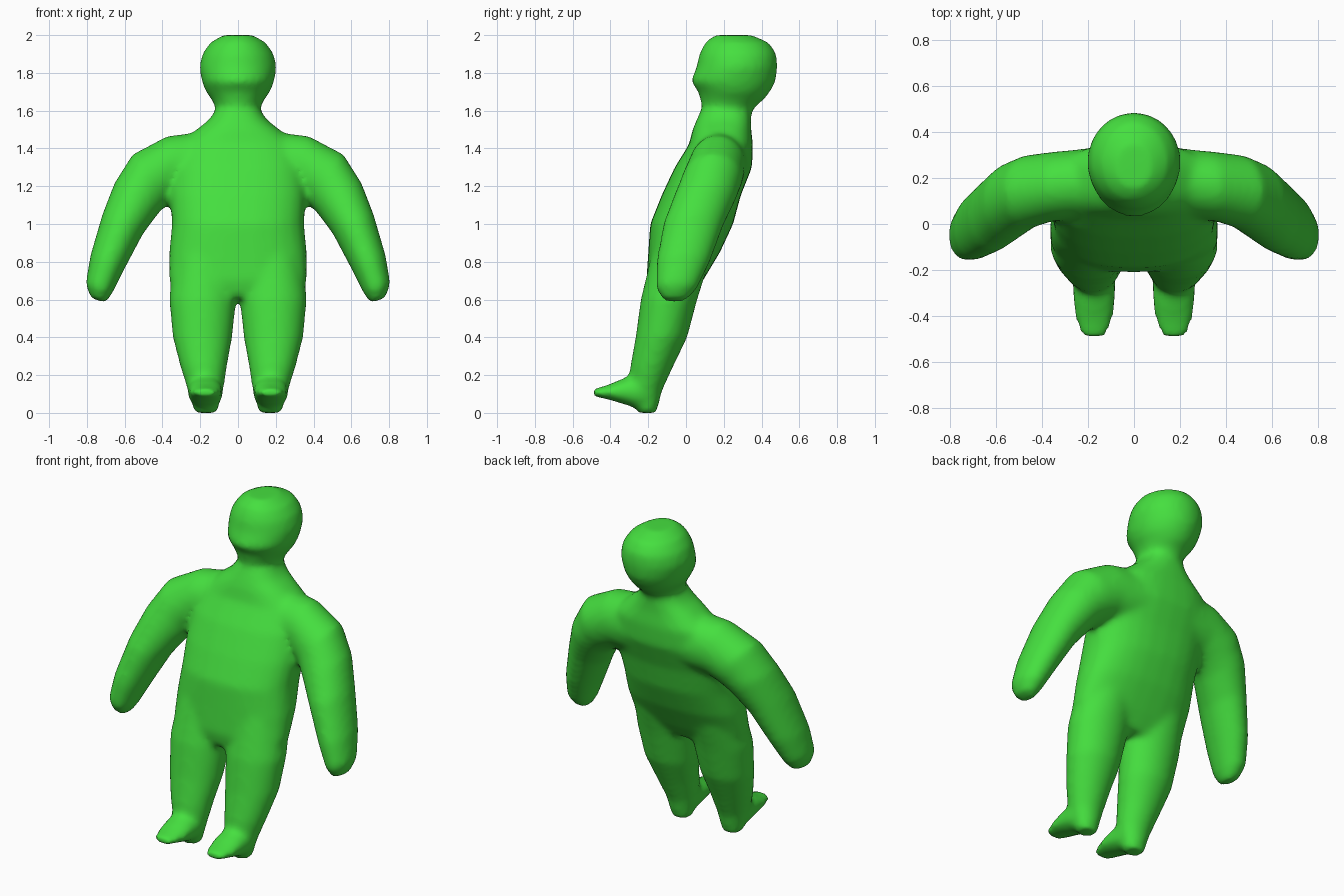
import bpy, bmesh
from math import cos, sin, pi, radians, copysign
from mathutils import Vector

cube = bpy.data.objects.get("Cube")
if cube:
    bpy.data.objects.remove(cube)

SIDES = 28
X, Y, Z = Vector((1, 0, 0)), Vector((0, 1, 0)), Vector((0, 0, 1))


def loft(bm, rings, power=2.0):
    """Closed skin over rings of (centre, half-width vector, half-depth vector)."""
    loops = []
    for centre, u, v in rings:
        loop = []
        for i in range(SIDES):
            a = 2 * pi * i / SIDES
            c, s = cos(a), sin(a)
            c = copysign(abs(c) ** (2 / power), c)
            s = copysign(abs(s) ** (2 / power), s)
            loop.append(bm.verts.new(centre + u * c + v * s))
        loops.append(loop)
    for low, high in zip(loops, loops[1:]):
        for i in range(SIDES):
            j = (i + 1) % SIDES
            bm.faces.new((low[i], low[j], high[j], high[i]))
    bm.faces.new(loops[0][::-1])
    bm.faces.new(loops[-1])


bm = bmesh.new()

# Leaning trunk, neck and head: height, centre y, half-width, half-depth
trunk = [
    (0.61, -0.08, 0.28, 0.11), (0.70, -0.06, 0.365, 0.15),
    (0.85, -0.01, 0.365, 0.19), (1.00, 0.03, 0.35, 0.22),
    (1.15, 0.08, 0.36, 0.21), (1.30, 0.145, 0.36, 0.205),
    (1.42, 0.185, 0.32, 0.17), (1.50, 0.19, 0.22, 0.155),
    (1.55, 0.20, 0.155, 0.145), (1.60, 0.21, 0.12, 0.132),
]
head = [
    (1.57, 0.21, 0.12, 0.13), (1.62, 0.225, 0.12, 0.14),
    (1.66, 0.245, 0.14, 0.17), (1.70, 0.255, 0.17, 0.19),
    (1.755, 0.25, 0.192, 0.225), (1.83, 0.27, 0.205, 0.215),
    (1.90, 0.275, 0.19, 0.205), (1.96, 0.27, 0.148, 0.17),
    (2.00, 0.25, 0.08, 0.10),
]
loft(bm, [(Vector((0, y, z)), X * a, Y * b) for z, y, a, b in trunk], 2.4)
loft(bm, [(Vector((0, y, z)), X * a, Y * b) for z, y, a, b in head])

# Legs: height, centre x, centre y, half-width, half-depth
leg = [
    (0.85, 0.18, -0.02, 0.16, 0.16), (0.60, 0.187, -0.09, 0.178, 0.15),
    (0.40, 0.188, -0.13, 0.158, 0.137), (0.25, 0.182, -0.18, 0.125, 0.115),
    (0.12, 0.172, -0.215, 0.095, 0.09), (0.00, 0.17, -0.205, 0.06, 0.05),
]
# Feet: y, height, half-width, half-height
foot = [
    (-0.17, 0.10, 0.07, 0.09), (-0.25, 0.11, 0.095, 0.09),
    (-0.33, 0.115, 0.092, 0.07), (-0.41, 0.11, 0.083, 0.04),
    (-0.49, 0.107, 0.055, 0.02),
]
# Arms: centre, half-thickness, half-depth, tilt in degrees
arm = [
    ((0.08, 0.19, 1.33), 0.17, 0.15, 88), ((0.34, 0.165, 1.305), 0.165, 0.15, 78),
    ((0.46, 0.14, 1.24), 0.162, 0.16, 52), ((0.535, 0.10, 1.14), 0.142, 0.165, 32),
    ((0.61, 0.04, 1.00), 0.12, 0.16, 26), ((0.69, -0.015, 0.80), 0.098, 0.142, 20),
    ((0.735, -0.05, 0.66), 0.076, 0.11, 18), ((0.74, -0.06, 0.595), 0.042, 0.06, 18),
]
for side in (1, -1):
    loft(bm, [(Vector((x * side, y, z)), X * a, Y * b) for z, x, y, a, b in leg])
    loft(bm, [(Vector((0.173 * side, y, z)), X * a, Z * b) for y, z, a, b in foot])
    loft(bm, [(Vector((p[0] * side, p[1], p[2])),
               Vector((side * cos(radians(t)), 0, sin(radians(t)))) * a, Y * b)
              for p, a, b, t in arm])

bmesh.ops.recalc_face_normals(bm, faces=bm.faces)
mesh = bpy.data.meshes.new("figure_body")
bm.to_mesh(mesh)
bm.free()

green = bpy.data.materials.new("bright_green")
green.use_nodes = True
colour = (0.06, 0.74, 0.05, 1)
green.diffuse_color = colour
green.node_tree.nodes["Principled BSDF"].inputs["Base Color"].default_value = colour
mesh.materials.append(green)

body = bpy.data.objects.new("figure_body", mesh)
bpy.context.collection.objects.link(body)

# Fuse the parts into one soft skin
fuse = body.modifiers.new("fuse", 'REMESH')
fuse.mode = 'VOXEL'
fuse.voxel_size = 0.018
fuse.use_smooth_shade = True
soften = body.modifiers.new("soften", 'SMOOTH')
soften.factor = 0.5
soften.iterations = 10
